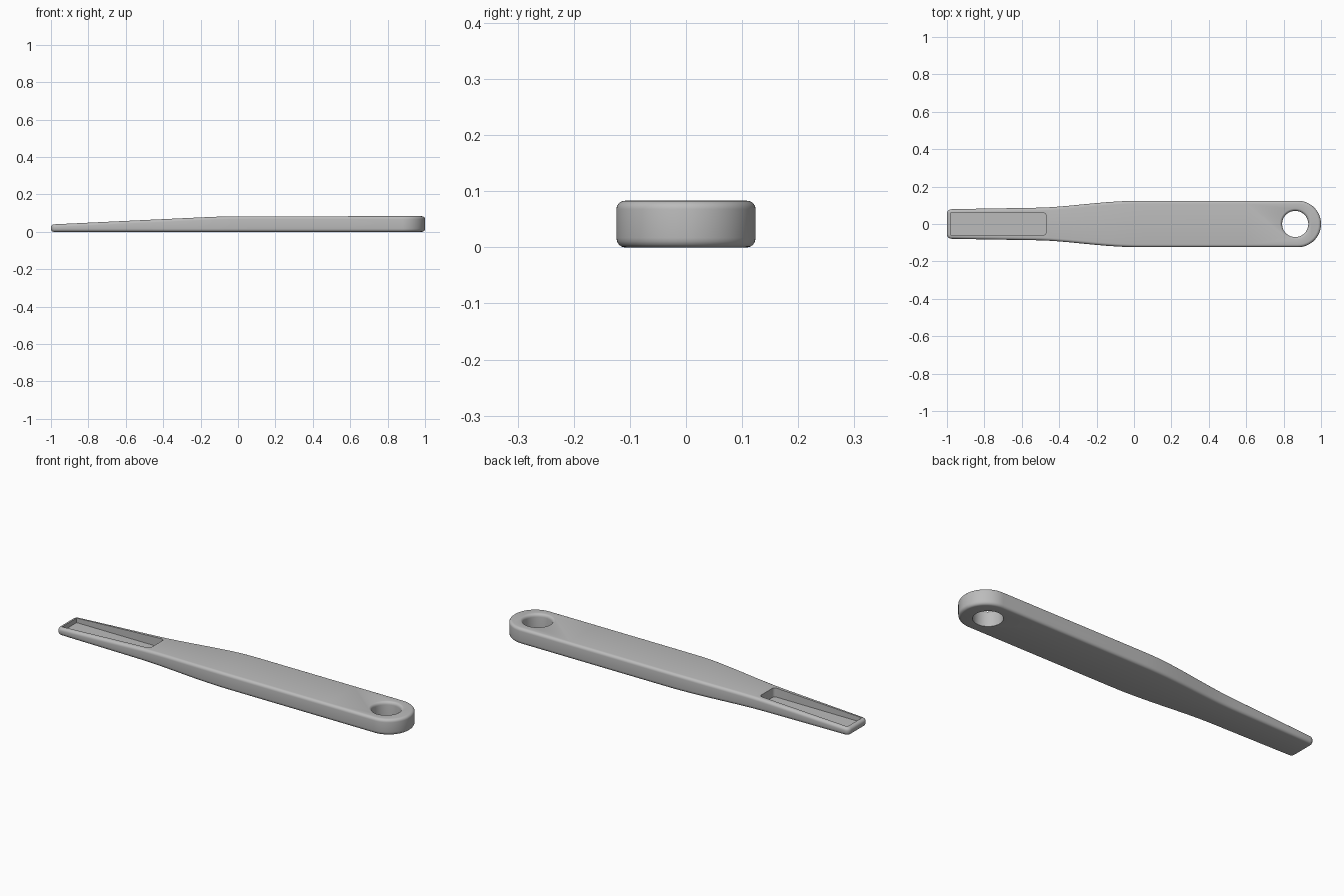
import bpy, bmesh, math

if "Cube" in bpy.data.objects:
    bpy.data.objects.remove(bpy.data.objects["Cube"])

grey = bpy.data.materials.new("plain_grey")
grey.diffuse_color = (0.5, 0.5, 0.5, 1)
grey.use_nodes = True
grey.node_tree.nodes["Principled BSDF"].inputs["Base Color"].default_value = grey.diffuse_color


def smoothstep(a, b, x):
    t = min(1, max(0, (x - a) / (b - a)))
    return t * t * (3 - 2 * t)


def top_height(x):
    # thin tip rising gently to the full-thickness grip
    slope = 0.039 + (x + 1) * 0.0475
    return 0.083 - 0.5 * ((0.083 - slope) + math.sqrt((0.083 - slope) ** 2 + 0.000008))


def half_width(x):
    narrow = 0.079 + 0.009 * (x + 1) / 0.55
    t = smoothstep(-0.52, 0.03, x)
    return narrow * (1 - t) + 0.124 * t


def make_object(name, bm):
    bmesh.ops.recalc_face_normals(bm, faces=bm.faces)
    mesh = bpy.data.meshes.new(name)
    bm.to_mesh(mesh)
    bm.free()
    mesh.materials.append(grey)
    ob = bpy.data.objects.new(name, mesh)
    bpy.context.collection.objects.link(ob)
    return ob


# upper half of the outline, tip to rounded end
R, C = 0.124, 0.024
half = []
for i in range(7):
    a = math.pi - i * math.pi / 12
    half.append((-1 + C + C * math.cos(a), 0.079 - C + C * math.sin(a)))
half += [(x, half_width(x)) for x in [-0.9 + 0.05 * i for i in range(20)]]
half += [(0.3, R), (0.6, R)]
for i in range(20):
    a = math.pi / 2 - i * math.pi / 40
    half.append((1 - R + R * math.cos(a), R * math.sin(a)))
outline = half + [(x, -y) for x, y in reversed(half)]
N = len(outline)


def inset(d):
    pts = []
    for i, (x, y) in enumerate(outline):
        (ax, ay), (bx, by) = outline[i - 1], outline[(i + 1) % N]
        tx, ty = bx - ax, by - ay
        length = math.hypot(tx, ty)
        pts.append((x + ty / length * d, y - tx / length * d))
    return pts


# handle body: bottom rounding, wall and top rounding as stacked rings
bm = bmesh.new()
rings = []
F, B = 0.015, 0.014
levels = [(B * (1 - math.sin(a)), B * 1.2 * (1 - math.cos(a)), False)
          for a in (0, math.pi / 8, math.pi / 4, math.pi * 3 / 8, math.pi / 2)]
levels += [(F * (1 - math.cos(a)), F * (1 - math.sin(a)), True)
           for a in [i * math.pi / 10 for i in range(6)]]
for d, h, from_top in levels:
    rings.append([bm.verts.new((x, y, top_height(x) - h if from_top else h))
                  for x, y in inset(d)])
for lo, hi in zip(rings, rings[1:]):
    for i in range(N):
        j = (i + 1) % N
        bm.faces.new((lo[i], lo[j], hi[j], hi[i]))
for ring in (rings[0], rings[-1]):
    for i in range(N // 2 - 1):
        bm.faces.new((ring[i], ring[i + 1], ring[N - 2 - i], ring[N - 1 - i]))
handle = make_object("handle", bm)

# hanging hole cutter: straight bore with flared rim at the top
bm = bmesh.new()
profile = [(0.07, -0.05), (0.07, 0.083 - 0.016)]
profile += [(0.07 + 0.014 * (1 - math.cos(a)), 0.067 + 0.016 * math.sin(a))
            for a in [i * math.pi / 10 for i in range(1, 5)]]
profile += [(0.085, 0.0835), (0.085, 0.15)]
S = 48
loops = [[bm.verts.new((0.862 + r * math.cos(2 * math.pi * k / S),
                        r * math.sin(2 * math.pi * k / S), z)) for k in range(S)]
         for r, z in profile]
for lo, hi in zip(loops, loops[1:]):
    for k in range(S):
        bm.faces.new((lo[k], lo[(k + 1) % S], hi[(k + 1) % S], hi[k]))
bm.faces.new(loops[0])
bm.faces.new(loops[-1])
hole = make_object("hole_cutter", bm)

# recessed pocket cutter with rounded inner corners
bm = bmesh.new()
x0, x1, w, c = -0.98, -0.47, 0.06, 0.016
pts = [(x0, -w)]
for cx, cy, start in ((x1 - c, -w + c, -90), (x1 - c, w - c, 0)):
    for k in range(6):
        a = math.radians(start + 18 * k)
        pts.append((cx + c * math.cos(a), cy + c * math.sin(a)))
pts.append((x0, w))
face = bm.faces.new([bm.verts.new((x, y, 0.016)) for x, y in pts])
ext = bmesh.ops.extrude_face_region(bm, geom=[face])
bmesh.ops.translate(bm, vec=(0, 0, 0.2),
                    verts=[v for v in ext["geom"] if isinstance(v, bmesh.types.BMVert)])
pocket = make_object("pocket_cutter", bm)

# cut the hole and pocket, then smooth
bpy.context.view_layer.objects.active = handle
handle.select_set(True)
for cutter in (hole, pocket):
    mod = handle.modifiers.new(cutter.name, 'BOOLEAN')
    mod.operation = 'DIFFERENCE'
    mod.solver = 'EXACT'
    mod.object = cutter
    bpy.ops.object.modifier_apply(modifier=mod.name)
    bpy.data.objects.remove(cutter)
bpy.ops.object.shade_smooth_by_angle(angle=math.radians(30))
